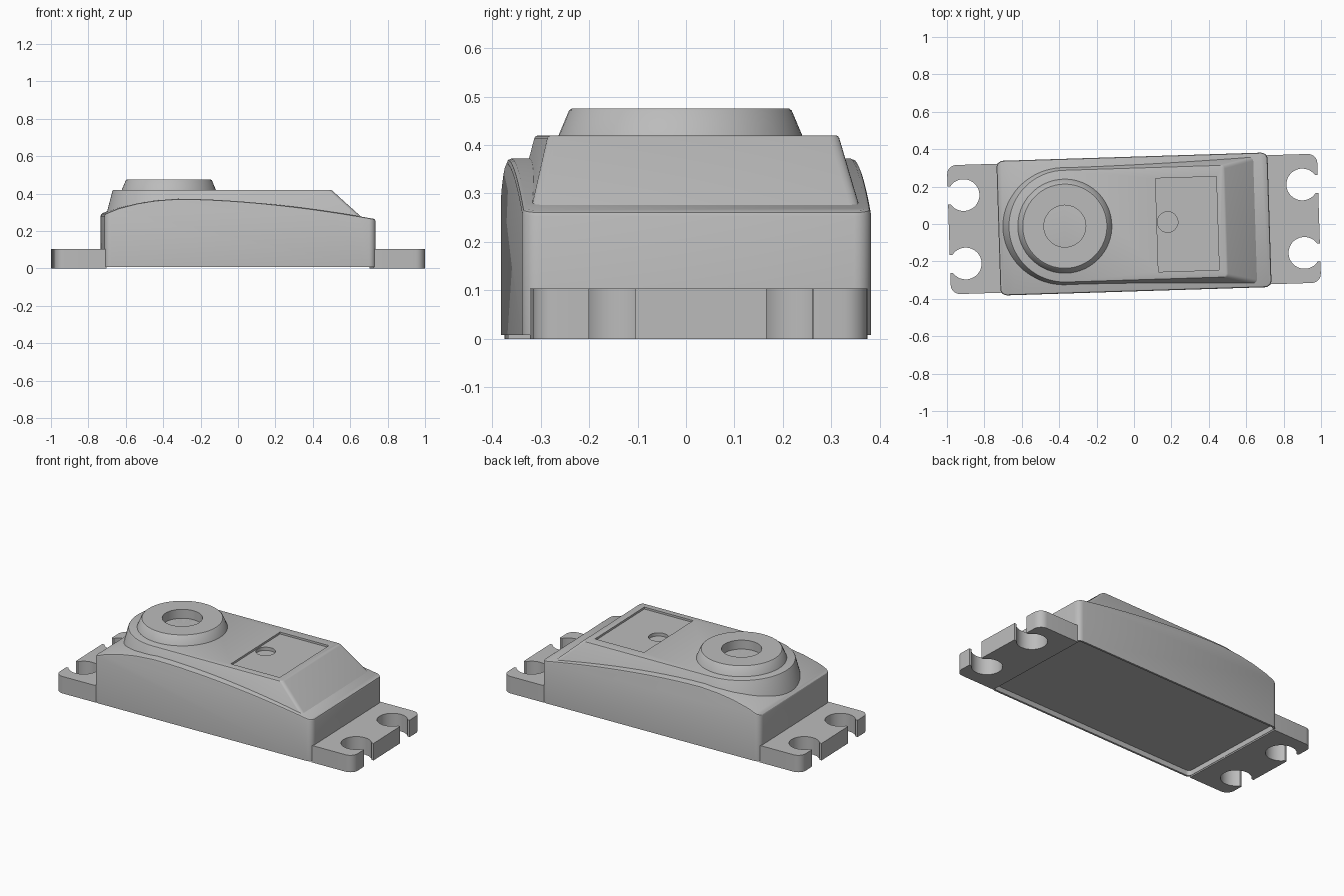
import bpy, bmesh, math
from mathutils import Matrix

if "Cube" in bpy.data.objects:
    bpy.data.objects.remove(bpy.data.objects["Cube"], do_unlink=True)

GREY = (0.5, 0.5, 0.5, 1)
mat = bpy.data.materials.new("plain grey")
mat.use_nodes = True
mat.diffuse_color = GREY
mat.node_tree.nodes["Principled BSDF"].inputs["Base Color"].default_value = GREY

# The whole part sits slightly turned about z
TURN = Matrix.Rotation(math.radians(1.8), 4, "Z")


def finish(bm, name):
    bmesh.ops.recalc_face_normals(bm, faces=bm.faces)
    bm.transform(TURN)
    mesh = bpy.data.meshes.new(name)
    bm.to_mesh(mesh)
    bm.free()
    mesh.materials.append(mat)
    ob = bpy.data.objects.new(name, mesh)
    bpy.context.collection.objects.link(ob)
    return ob


def smooth(ob):
    bpy.ops.object.select_all(action="DESELECT")
    ob.select_set(True)
    bpy.context.view_layer.objects.active = ob
    bpy.ops.object.shade_smooth_by_angle(angle=math.radians(30))


def loft(bm, lower, upper):
    """Closed solid between two matching rings of points."""
    a = [bm.verts.new(p) for p in lower]
    b = [bm.verts.new(p) for p in upper]
    bm.faces.new(a)
    bm.faces.new(b)
    for i in range(len(a)):
        j = (i + 1) % len(a)
        bm.faces.new((a[i], a[j], b[j], b[i]))
    bmesh.ops.recalc_face_normals(bm, faces=bm.faces)


def arc(cx, cy, r, start, end, n):
    angles = [math.radians(start + (end - start) * i / n) for i in range(n + 1)]
    return [(cx + r * math.cos(t), cy + r * math.sin(t)) for t in angles]


def cut(target, cutter):
    mod = target.modifiers.new("cut", "BOOLEAN")
    mod.object = cutter
    mod.solver = "EXACT"
    bpy.context.view_layer.objects.active = target
    bpy.ops.object.modifier_apply(modifier=mod.name)
    bpy.data.objects.remove(cutter, do_unlink=True)


# Lower case: arched side profile drawn across the width
END, HALF, BASE = 0.725, 0.36, 0.008
crown = [(-0.33, 0.372), (-0.45, 0.363), (-0.55, 0.347), (-0.65, 0.321), (-END, 0.29)]
slope = [(END, 0.263)]
for i in range(1, 12):
    t = i / 12
    slope.append((END + (-0.33 - END) * t, 0.263 + 0.109 * (1 - (1 - t) ** 1.75)))
profile = [(-END, BASE), (END, BASE)] + slope + crown
bm = bmesh.new()
loft(bm, [(x, -HALF, z) for x, z in profile], [(x, HALF, z) for x, z in profile])
corners = [e for e in bm.edges if abs(e.verts[0].co.z - e.verts[1].co.z) > 0.2]
bmesh.ops.bevel(bm, geom=corners, offset=0.035, segments=5, profile=0.5, affect="EDGES")
rim = [e for e in bm.edges if min(v.co.z for v in e.verts) > 0.2
       and len(e.link_faces) == 2 and e.calc_face_angle() > 0.6]
bmesh.ops.bevel(bm, geom=rim, offset=0.01, segments=2, profile=0.5, affect="EDGES")
# Shallow recess under the case
bm.normal_update()
floor = [f for f in bm.faces if f.normal.z < -0.9]
bmesh.ops.inset_region(bm, faces=floor, thickness=0.012, depth=0)
bmesh.ops.inset_region(bm, faces=floor, thickness=0.001, depth=-0.03)
smooth(finish(bm, "lower_case"))


# Raised cover: round at one end, sloped at the other
def cover_ring(r, right, z):
    pts = arc(-0.37, 0, r, 90, 270, 40)
    pts += arc(right - 0.02, -r + 0.02, 0.02, 270, 360, 4)
    pts += arc(right - 0.02, r - 0.02, 0.02, 0, 90, 4)
    return [(x, y, z) for x, y in pts]


bm = bmesh.new()
loft(bm, cover_ring(0.347, 0.688, 0.24), cover_ring(0.3, 0.49, 0.42))
top_rim = [e for e in bm.edges if min(v.co.z for v in e.verts) > 0.41]
bmesh.ops.bevel(bm, geom=top_rim, offset=0.006, segments=2, profile=0.5, affect="EDGES")
cover = finish(bm, "raised_cover")

# Label recess and round dimple
bm = bmesh.new()
bmesh.ops.create_cube(bm, size=1, matrix=Matrix.Translation((0.285, -0.01, 0.458))
                      @ Matrix.Diagonal((0.325, 0.5, 0.1, 1)))
cut(cover, finish(bm, "label_cutter"))
bm = bmesh.new()
bmesh.ops.create_cone(bm, cap_ends=True, segments=32, radius1=0.055, radius2=0.055,
                      depth=0.1, matrix=Matrix.Translation((0.18, 0.005, 0.438)))
cut(cover, finish(bm, "dimple_cutter"))
smooth(cover)

# Tapered collar with a blind bore
bm = bmesh.new()
section = [(0, 0.42), (0.112, 0.42), (0.112, 0.475), (0.225, 0.475),
           (0.23, 0.471), (0.252, 0.419), (0, 0.41)]
verts = [bm.verts.new((r, 0, z)) for r, z in section]
edges = [bm.edges.new(pair) for pair in zip(verts, verts[1:])]
bmesh.ops.spin(bm, geom=verts + edges, axis=(0, 0, 1), cent=(0, 0, 0),
               angle=math.tau, steps=64, use_duplicate=False)
bmesh.ops.remove_doubles(bm, verts=bm.verts, dist=0.0001)
bmesh.ops.translate(bm, verts=bm.verts, vec=(-0.37, 0, 0))
smooth(finish(bm, "shaft_collar"))

# Mounting tabs with open keyhole slots
for side, name in ((1, "left_mounting_tab"), (-1, "right_mounting_tab")):
    half = [(0.99, 0.135)] + arc(0.906, 0.183, 0.085, -34, -326, 28) + [(0.99, 0.231)]
    half += arc(0.94, 0.295, 0.05, 0, 90, 8) + [(0.715, 0.345)]
    outline = half + [(x, -y) for x, y in reversed(half)]
    bm = bmesh.new()
    loft(bm, [(side * x, y, 0) for x, y in outline],
         [(side * x, y, 0.104) for x, y in outline])
    smooth(finish(bm, name))
